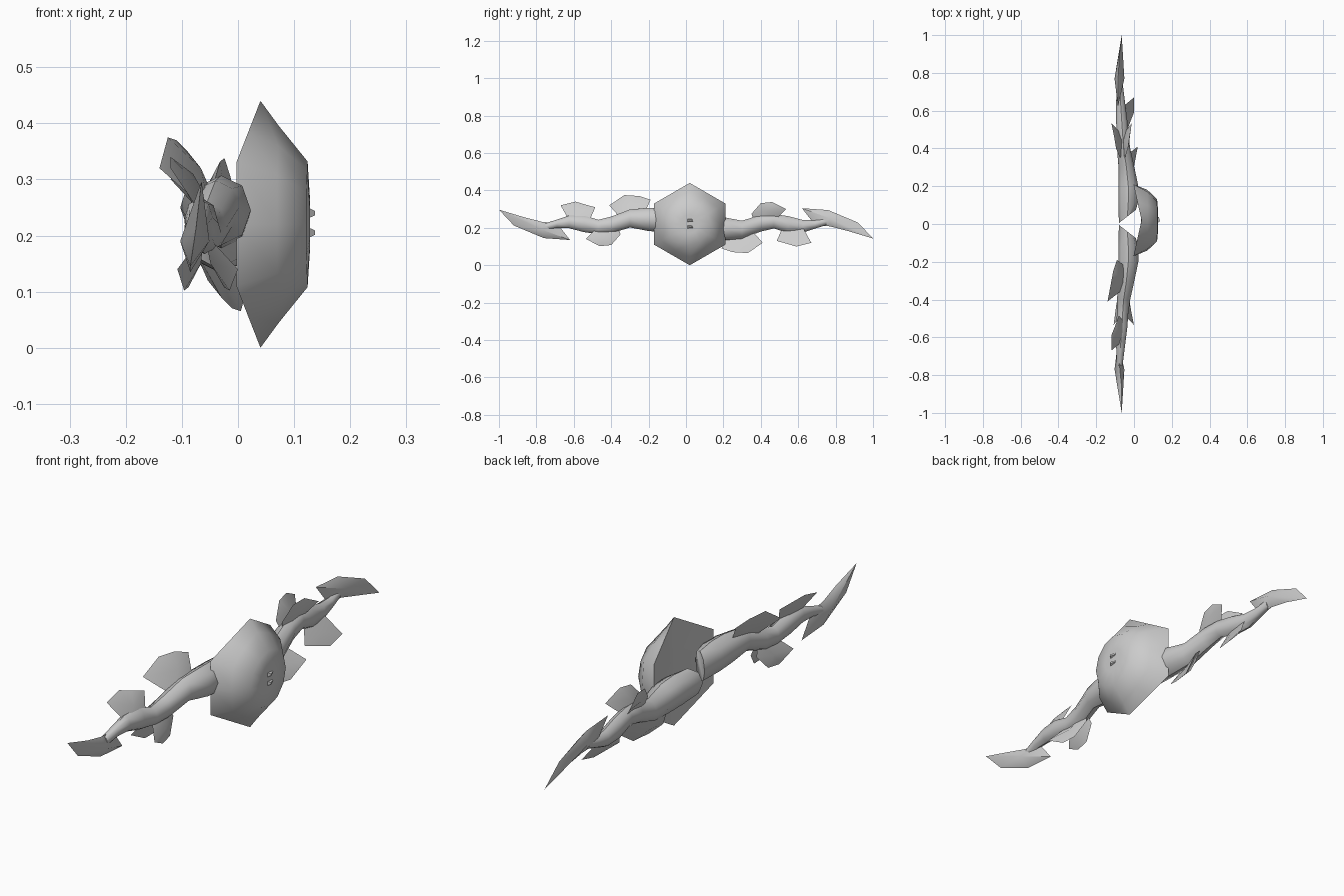
import bpy, bmesh, math

if "Cube" in bpy.data.objects:
    bpy.data.objects.remove(bpy.data.objects["Cube"])

steel = bpy.data.materials.new("grey steel")
steel.diffuse_color = (0.6, 0.6, 0.6, 1)
steel.use_nodes = True
steel.node_tree.nodes["Principled BSDF"].inputs["Base Color"].default_value = steel.diffuse_color


def make(name, verts, faces, angle=40):
    mesh = bpy.data.meshes.new(name)
    mesh.from_pydata(verts, [], faces)
    bm = bmesh.new()
    bm.from_mesh(mesh)
    bmesh.ops.recalc_face_normals(bm, faces=bm.faces)
    bm.to_mesh(mesh)
    bm.free()
    mesh.materials.append(steel)
    ob = bpy.data.objects.new(name, mesh)
    bpy.context.collection.objects.link(ob)
    bpy.ops.object.select_all(action='DESELECT')
    ob.select_set(True)
    bpy.context.view_layer.objects.active = ob
    bpy.ops.object.shade_smooth_by_angle(angle=math.radians(angle))
    return ob


def loft(name, rings, angle=40):
    """Skin a list of equal rings and close both ends."""
    n = len(rings[0])
    verts = [v for r in rings for v in r]
    faces = [(k*n + i, k*n + (i+1) % n, (k+1)*n + (i+1) % n, (k+1)*n + i)
             for k in range(len(rings) - 1) for i in range(n)]
    faces += [tuple(range(n)), tuple(range(len(verts) - n, len(verts)))]
    return make(name, verts, faces, angle)


def place(x, y, z, side):
    """side -1 is the front arm; side 1 is the same arm turned half round."""
    return (x, y, z) if side < 0 else (x, -y, 0.44 - z)


def leaf(name, outline, center, thick, side):
    """Thin pointed plate, thickest at its centre. Points are (x, y, z)."""
    n = len(outline)
    cx, cy, cz = center
    pts = outline + [(cx - thick, cy, cz), (cx + thick, cy, cz)]
    faces = [(i, (i+1) % n, n + s) for i in range(n) for s in (0, 1)]
    return make(name, [place(*p, side) for p in pts], faces, 50)


# Central six-sided boss: saddle rim, domed front, folded back
def hex_ring(r, x_side, x_tip, flat=0.866):
    ring = []
    for i in range(12):
        a = math.radians(30 * i)
        k = 1 if i % 2 == 1 or i in (3, 9) else flat
        # corners lie at 30, 90, 150... degrees
        tip = max(0, (abs(math.sin(a)) * k - 0.5) * 2)
        ring.append((x_side + (x_tip - x_side) * tip,
                     0.02 + r * k * math.cos(a), 0.22 + r * k * math.sin(a)))
    return ring


loft("boss", [hex_ring(0.02, 0.036, 0.04), hex_ring(0.11, 0.02, 0.04),
              hex_ring(0.22, -0.003, 0.04), hex_ring(0.175, 0.07, 0.073, 0.92),
              hex_ring(0.112, 0.122, 0.124, 1), hex_ring(0.05, 0.128, 0.128, 1)], 50)

# Two small studs on the boss front
for z in (0.205, 0.24):
    loft("stud", [[(0.12, 0.0, z - 0.012), (0.12, 0.045, z - 0.008),
                   (0.12, 0.045, z + 0.008), (0.12, 0.0, z + 0.012)],
                  [(0.137, 0.015, z - 0.004), (0.132, 0.035, z - 0.003),
                   (0.132, 0.035, z + 0.003), (0.137, 0.015, z + 0.004)]])

# Wavy arm stations: y, z, x, half height, half depth
SPINE = [(-0.04, .24, -.035, .06, .045), (-0.12, .242, -.03, .065, .053),
         (-0.20, .245, -.03, .062, .053), (-0.30, .25, -.04, .048, .042),
         (-0.40, .215, -.055, .045, .035), (-0.47, .205, -.06, .038, .03),
         (-0.545, .222, -.065, .045, .03), (-0.625, .232, -.07, .034, .025),
         (-0.69, .222, -.073, .022, .02), (-0.75, .205, -.077, .02, .016)]

# Leaf fins: outline (y, z, outward lean), centre (y, z, lean)
FINS = {
    "inner_upper_fin": ([(-.41, .32, -.08), (-.33, .375, -.065), (-.25, .37, -.05),
                         (-.19, .35, -.03), (-.23, .26, .02), (-.34, .24, .01)],
                        (-.29, .32, -.02)),
    "outer_upper_fin": ([(-.67, .32, -.06), (-.59, .34, -.06), (-.54, .325, -.04),
                         (-.485, .31, -.02), (-.52, .23, .01), (-.62, .23, 0)],
                        (-.575, .285, -.02)),
    "lower_fin": ([(-.535, .14, .06), (-.46, .102, .045), (-.40, .108, .035),
                   (-.35, .165, .015), (-.37, .22, 0), (-.47, .205, 0)],
                  (-.43, .15, .025)),
}

for side, end in ((-1, "front"), (1, "back")):
    rings = []
    for k, (y, z, x, hz, hx) in enumerate(SPINE):
        rings.append([])
        for i in range(8):
            c, s = math.cos(i * math.pi / 4), math.sin(i * math.pi / 4)
            cut = -0.035 * c if k == 0 else 0  # slanted inner end
            rings[-1].append(place(x + hx * c, y + cut, z + hz * s, side))
    loft(end + "_arm", rings, 50)

    for name, (outline, c) in FINS.items():
        # fins lean opposite ways on the two arms; the lower one is forked
        leans = (1, -0.8) if name == "lower_fin" else (1,)
        for lean in (-side * v for v in leans):
            pts = [(-.06 + d * lean, y, z) for y, z, d in outline]
            leaf(end + "_" + name, pts, (-.06 + c[2] * lean, c[0], c[1]), 0.014, side)

    # Curved end blade
    blade = [(-.065, -1.0, .297), (-.065, -.87, .258), (-.075, -.77, .232),
             (-.08, -.69, .225), (-.085, -.62, .135), (-.085, -.76, .145),
             (-.075, -.92, .212)]
    leaf(end + "_blade", blade, (-.077, -.77, .19), 0.026, side)
